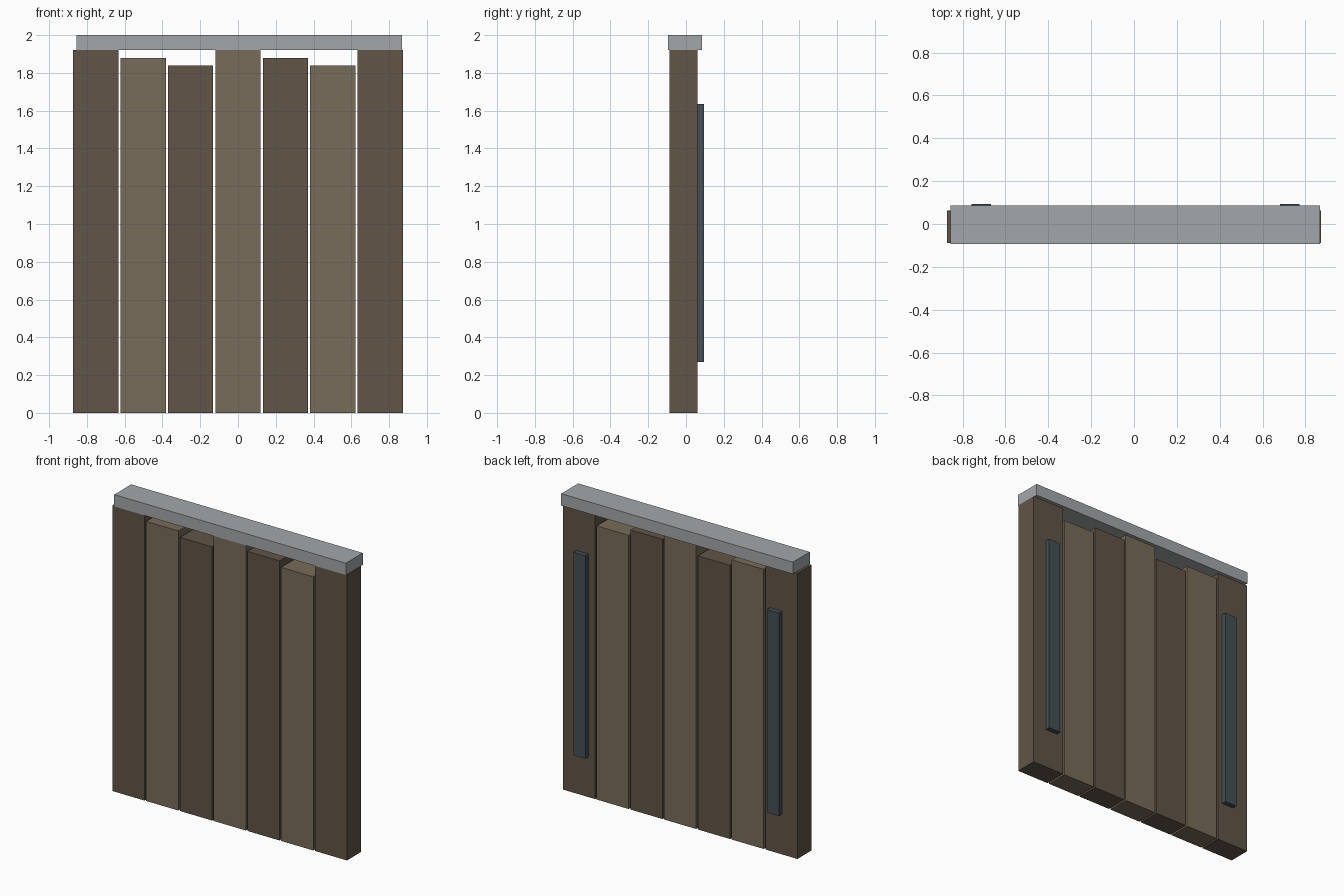
import bpy

if "Cube" in bpy.data.objects:
    bpy.data.objects.remove(bpy.data.objects["Cube"])


def material(name, rgb):
    m = bpy.data.materials.new(name)
    m.diffuse_color = (*rgb, 1)
    m.use_nodes = True
    m.node_tree.nodes["Principled BSDF"].inputs["Base Color"].default_value = m.diffuse_color
    return m


def box(name, lo, hi, mat):
    bpy.ops.mesh.primitive_cube_add(size=1, location=[(a + b) / 2 for a, b in zip(lo, hi)])
    o = bpy.context.object
    o.name = name
    o.scale = [b - a for a, b in zip(lo, hi)]
    bpy.ops.object.transform_apply(location=False, rotation=False, scale=True)
    o.data.materials.append(mat)
    return o


dark = material("dark_wood", (0.12, 0.09, 0.063))
light = material("light_wood", (0.19, 0.15, 0.102))
metal = material("cap_metal", (0.37, 0.39, 0.40))
iron = material("strap_iron", (0.06, 0.08, 0.09))

# Seven upright planks, alternating tone and stepping in height
pitch, width = 0.251, 0.239
for i in range(7):
    x = (i - 3) * pitch
    top = 1.92 - 0.04 * (i % 3)
    box(f"plank_{i + 1}", (x - width / 2, -0.088, 0), (x + width / 2, 0.062, top),
        light if i % 2 else dark)

# Top rail
box("top_cap", (-0.855, -0.094, 1.92), (0.868, 0.086, 2.0), metal)

# Vertical straps on the back
for side, s in (("left", -1), ("right", 1)):
    x = 0.007 + s * 0.72
    box(f"back_strap_{side}", (x - 0.045, 0.055, 0.27), (x + 0.045, 0.094, 1.635), iron)
